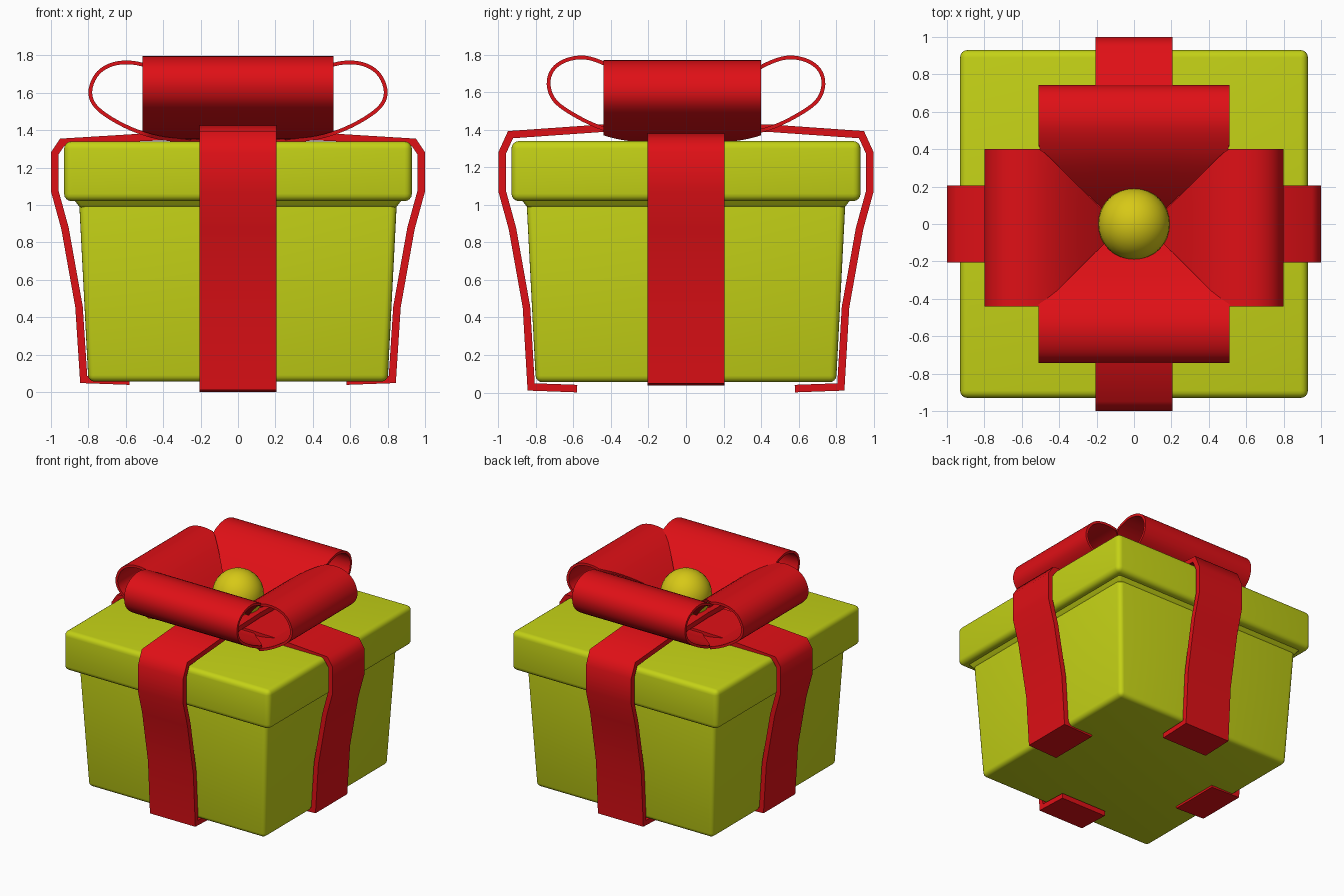
import bpy, bmesh
from mathutils import Vector

if "Cube" in bpy.data.objects:
    bpy.data.objects.remove(bpy.data.objects["Cube"])


def material(name, rgb):
    m = bpy.data.materials.new(name)
    m.diffuse_color = (*rgb, 1)
    m.use_nodes = True
    m.node_tree.nodes["Principled BSDF"].inputs["Base Color"].default_value = m.diffuse_color
    return m


LIME = material("lime_paper", (0.55, 0.64, 0.008))
RED = material("red_ribbon", (0.74, 0.005, 0.008))
GOLD = material("gold_knot", (0.68, 0.58, 0.008))


def finish(name, bm, mat, thickness=0, angle=0.7):
    me = bpy.data.meshes.new(name)
    bmesh.ops.recalc_face_normals(bm, faces=bm.faces)
    bm.to_mesh(me)
    bm.free()
    ob = bpy.data.objects.new(name, me)
    bpy.context.collection.objects.link(ob)
    me.materials.append(mat)
    bpy.ops.object.select_all(action='DESELECT')
    ob.select_set(True)
    bpy.context.view_layer.objects.active = ob
    if thickness:
        mod = ob.modifiers.new("thickness", 'SOLIDIFY')
        mod.thickness = thickness
        mod.offset = 0
        mod.use_even_offset = True
        bpy.ops.object.convert(target='MESH')
    bpy.ops.object.shade_smooth_by_angle(angle=angle)
    return ob


def square_block(name, low, high, z0, z1, bevel):
    """Bevelled square frustum with half widths low and high."""
    bm = bmesh.new()
    bmesh.ops.create_cube(bm, size=2)
    for v in bm.verts:
        h = high if v.co.z > 0 else low
        v.co = (v.co.x * h, v.co.y * h, z1 if v.co.z > 0 else z0)
    bmesh.ops.bevel(bm, geom=bm.edges[:], offset=bevel, segments=4,
                    profile=0.5, affect='EDGES')
    return finish(name, bm, LIME)


def smooth_path(pts, steps):
    """Catmull-Rom curve through 2D points."""
    p = [Vector(q) for q in pts]
    p = [2 * p[0] - p[1]] + p + [2 * p[-1] - p[-2]]
    out = []
    for a, b, c, d in zip(p, p[1:], p[2:], p[3:]):
        for i in range(steps):
            t = i / steps
            out.append(0.5 * (2 * b + (c - a) * t + (2 * a - 5 * b + 4 * c - d) * t * t
                              + (3 * b - a - 3 * c + d) * t ** 3))
    return out + [p[-2]]


def strip(name, path, axis, sign, half, shift, thickness):
    """Band following (radius, z) points out along an axis, half(r) wide."""
    bm = bmesh.new()
    rows = []
    for r, z in path:
        row = []
        for k in (-1, -0.5, 0, 0.5, 1):
            w = shift + k * half(r)
            row.append(bm.verts.new((sign * r, w, z) if axis == 'x' else (w, sign * r, z)))
        rows.append(row)
    for a, b in zip(rows, rows[1:]):
        for i in range(4):
            bm.faces.new((a[i], a[i + 1], b[i + 1], b[i]))
    return finish(name, bm, RED, thickness, 1.1)


# box body, stepped collar and lid
square_block("box_body", 0.80, 0.85, 0.055, 1.03, 0.035)
square_block("lid_collar", 0.845, 0.90, 0.985, 1.06, 0.015)
square_block("box_lid", 0.93, 0.93, 1.02, 1.34, 0.04)

# centre lines of the wrapping ribbons and bow loops
side = [(0.98, 1.275), (0.98, 1.075), (0.925, 0.875), (0.85, 0.455)]
wrap = {
    'x': [(0, 1.375), (0.5, 1.362), (0.94, 1.335)] + side + [(0.825, 0.067), (0.58, 0.058)],
    'y': [(0, 1.42), (0.45, 1.408), (0.935, 1.374)] + side + [(0.825, 0.03), (0.58, 0.021)],
}
loop = {
    'x': [(0.03, 1.37), (0.2, 1.345), (0.36, 1.35), (0.5, 1.38), (0.64, 1.44), (0.755, 1.52),
          (0.79, 1.6), (0.76, 1.69), (0.69, 1.745), (0.59, 1.762), (0.48, 1.74),
          (0.35, 1.67), (0.2, 1.55), (0.05, 1.41)],
    'y': [(0.03, 1.38), (0.2, 1.36), (0.33, 1.38), (0.45, 1.41), (0.58, 1.47), (0.695, 1.55),
          (0.732, 1.64), (0.71, 1.72), (0.64, 1.77), (0.54, 1.785), (0.43, 1.75),
          (0.32, 1.68), (0.18, 1.55), (0.05, 1.41)],
}
taper = {
    'x': lambda r: min(0.42, max(0.06, r - 0.08)),
    'y': lambda r: min(0.51, max(0.10, 0.18 + (r - 0.1) * 1.065)),
}
sides = {('x', 1): "right", ('x', -1): "left", ('y', 1): "back", ('y', -1): "front"}

# four ribbons and four bow loops
for (axis, sign), word in sides.items():
    strip(word + "_ribbon", wrap[axis], axis, sign, lambda r: 0.205, 0, 0.04)
    strip(word + "_bow_loop", smooth_path(loop[axis], 4), axis, sign,
          taper[axis], -0.02 if axis == 'x' else 0, 0.02)

# round knot in the middle of the bow
bm = bmesh.new()
bmesh.ops.create_uvsphere(bm, u_segments=32, v_segments=16, radius=0.192)
for v in bm.verts:
    v.co.z += 1.54
finish("bow_knot", bm, GOLD)
